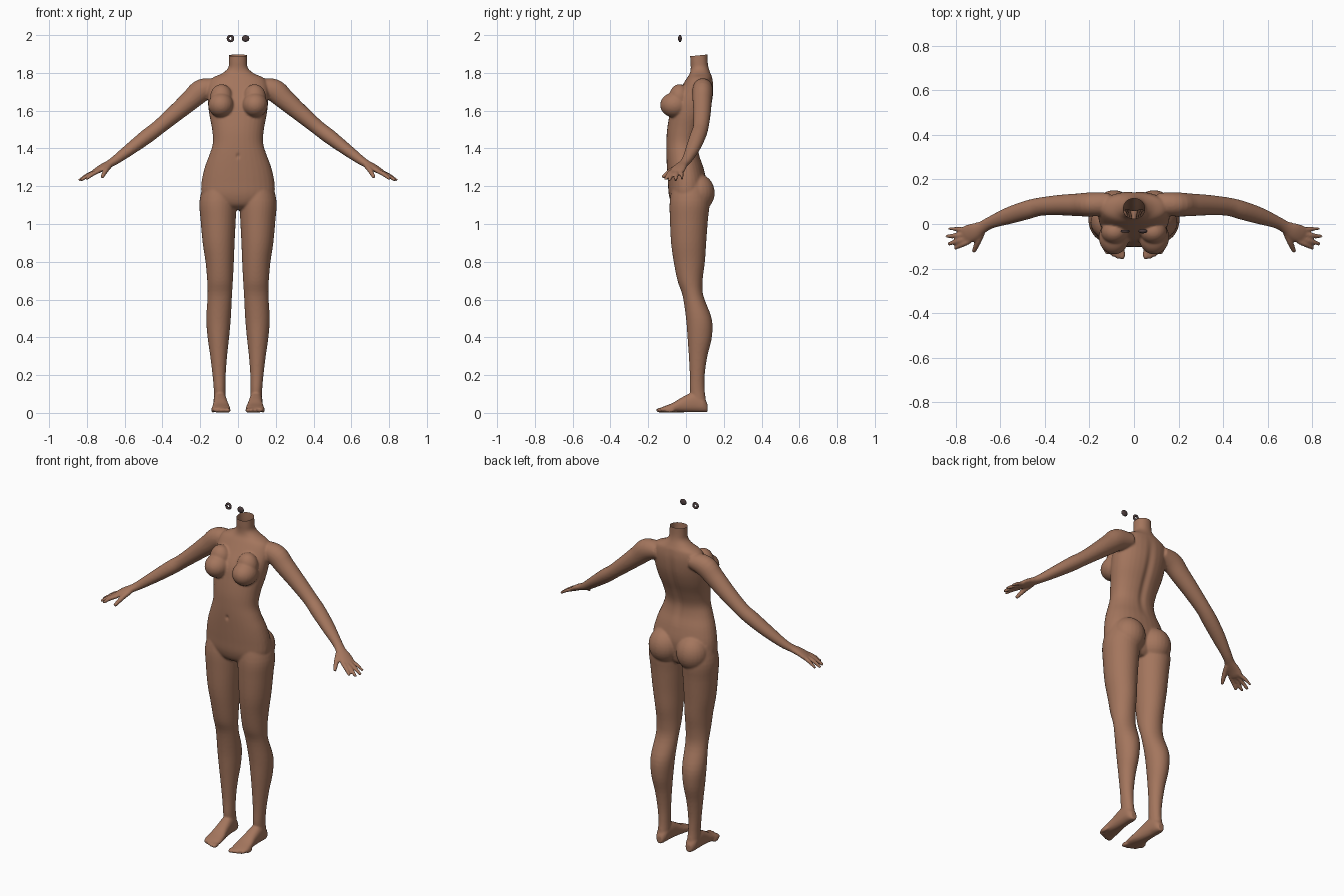
import bpy, bmesh
from math import sin, cos, pi, exp, copysign
from mathutils import Vector, Matrix

if "Cube" in bpy.data.objects:
    bpy.data.objects.remove(bpy.data.objects["Cube"])


def make_material(name, colour):
    mat = bpy.data.materials.new(name)
    mat.use_nodes = True
    mat.diffuse_color = (*colour, 1)
    mat.node_tree.nodes["Principled BSDF"].inputs["Base Color"].default_value = (*colour, 1)
    return mat


skin = make_material("brown skin", (0.37, 0.18, 0.11))
dark = make_material("dark eye", (0.07, 0.045, 0.045))


def refine(rows, steps=4):
    """Pass a smooth curve through the rows of a profile."""
    out = []
    for i in range(len(rows) - 1):
        a, b, c, d = (rows[min(max(i + k, 0), len(rows) - 1)] for k in (-1, 0, 1, 2))
        for s in range(steps):
            t = s / steps
            out.append([q + t / 2 * (r - p + t * (2 * p - 5 * q + 4 * r - w + t * (3 * (q - r) + w - p)))
                        for p, q, r, w in zip(a, b, c, d)])
    return out + [list(rows[-1])]


def loft(bm, rings, sides=32, power=1.0):
    """Skin a closed tube over rings given as centre, u axis, v axis."""
    def bend(v):
        return copysign(abs(v) ** power, v)
    loops = []
    for centre, u, v in rings:
        loops.append([bm.verts.new(centre + u * bend(cos(2 * pi * k / sides)) + v * bend(sin(2 * pi * k / sides)))
                      for k in range(sides)])
    for low, high in zip(loops, loops[1:]):
        for k in range(sides):
            j = (k + 1) % sides
            bm.faces.new((low[k], low[j], high[j], high[k]))
    bm.faces.new(loops[0][::-1])
    bm.faces.new(loops[-1])


def upright(rows):
    """Rings from rows of height, x from, x to, y front, y back."""
    return [(Vector(((a + b) / 2, (f + k) / 2, z)), Vector(((b - a) / 2, 0, 0)), Vector((0, (k - f) / 2, 0)))
            for z, a, b, f, k in refine(rows)]


def along(rows):
    """Rings square to a path, from rows of x, y, z, width, thickness."""
    rows = refine(rows)
    points = [Vector(r[:3]) for r in rows]
    rings = []
    for i, p in enumerate(points):
        t = (points[min(i + 1, len(points) - 1)] - points[max(i - 1, 0)]).normalized()
        u = t.cross(Vector((0, 0, 1))).normalized()
        rings.append((p, u * rows[i][3], u.cross(t) * rows[i][4]))
    return rings


def ball(bm, centre, size):
    bmesh.ops.create_uvsphere(bm, u_segments=24, v_segments=16, radius=1,
                              matrix=Matrix.Translation(centre) @ Matrix.Diagonal((*size, 1)))


bm = bmesh.new()

# Torso and neck: height, half width, front, back
torso = [(1.93, .047, .02, .115), (1.86, .048, .023, .115), (1.825, .053, .025, .12), (1.797, .085, .02, .13),
         (1.77, .14, .003, .14), (1.72, .16, -.028, .146), (1.65, .16, -.07, .14), (1.58, .152, -.087, .12),
         (1.5, .137, -.1, .087), (1.43, .133, -.104, .066), (1.37, .15, -.104, .07), (1.3, .176, -.101, .092),
         (1.22, .193, -.096, .108), (1.15, .19, -.09, .1), (1.1, .14, -.07, .09), (1.075, .06, -.03, .07)]
loft(bm, upright([(z, -w, w, f, b) for z, w, f, b in torso]), power=.92)

# Chest and seat volumes
ball(bm, (.09, -.06, 1.63), (.068, .077, .066))
ball(bm, (.088, -.035, 1.67), (.06, .055, .07))
ball(bm, (.09, .062, 1.165), (.092, .09, .1))

# Leg: height, inner side, outer side, front, back
leg = [(1.22, .015, .18, -.07, .11), (1.12, .008, .204, -.086, .125), (1.02, .012, .198, -.085, .116),
       (.9, .018, .187, -.079, .107), (.8, .022, .172, -.065, .1), (.7, .027, .163, -.045, .088),
       (.62, .032, .161, -.018, .092), (.5, .038, .168, 0, .136), (.4, .047, .161, .008, .137),
       (.3, .058, .147, .015, .113), (.2, .065, .135, .02, .099), (.12, .066, .128, .02, .099),
       (.06, .065, .127, .03, .106), (.015, .068, .122, .04, .106)]
loft(bm, upright(leg))

# Foot: distance back, centre, half width, instep height
foot = [(.114, .095, .018, .045), (.09, .096, .031, .08), (.04, .095, .035, .105), (-.02, .092, .039, .08),
        (-.07, .09, .047, .05), (-.11, .09, .049, .034), (-.135, .088, .04, .024)]
loft(bm, [(Vector((x, y, top / 2 + .003)), Vector((w, 0, 0)), Vector((0, 0, top / 2)))
          for y, x, w, top in refine(foot)], power=.85)
for i in range(5):
    ball(bm, (.053 + .02 * i, -.135 + .003 * i * i, .014), (.014 - .001 * i, .026, .013))

# Arm and palm: path point, width, thickness
arm = [(.11, .09, 1.725, .05, .045), (.19, .088, 1.708, .054, .06), (.25, .086, 1.657, .051, .054),
       (.33, .085, 1.588, .046, .046), (.42, .078, 1.512, .041, .039), (.48, .063, 1.466, .042, .039),
       (.56, .038, 1.405, .038, .033), (.64, .008, 1.345, .028, .025), (.68, -.014, 1.319, .028, .02),
       (.72, -.035, 1.298, .039, .018), (.75, -.047, 1.28, .04, .015), (.765, -.053, 1.273, .03, .01)]
loft(bm, along(arm))

# Thumb and fingers: base, tip, thickness
digits = [((.68, -.035, 1.308), (.72, -.125, 1.247), .014), ((.735, -.076, 1.281), (.806, -.11, 1.236), .0115),
          ((.745, -.062, 1.279), (.834, -.09, 1.23), .0115), ((.75, -.045, 1.279), (.842, -.056, 1.23), .0115),
          ((.745, -.025, 1.281), (.832, -.02, 1.238), .0105)]
for base, tip, r in digits:
    base, tip = Vector(base), Vector(tip)
    middle = base.lerp(tip, .5) + Vector((0, 0, .005))
    loft(bm, along([(*base, r, r), (*middle, r, r), (*tip, r * .7, r * .7)]), sides=16)

bmesh.ops.recalc_face_normals(bm, faces=bm.faces)
mesh = bpy.data.meshes.new("body")
bm.to_mesh(mesh)
bm.free()
body = bpy.data.objects.new("body", mesh)
bpy.context.collection.objects.link(body)

# Mirror the limbs and melt all parts into one skin
mirror = body.modifiers.new("mirror", "MIRROR")
mirror.use_mirror_merge = False
melt = body.modifiers.new("melt", "REMESH")
melt.mode = "VOXEL"
melt.voxel_size = .006
soften = body.modifiers.new("soften", "SMOOTH")
soften.factor = .5
soften.iterations = 5
graph = bpy.context.evaluated_depsgraph_get()
mesh = bpy.data.meshes.new_from_object(body.evaluated_get(graph))
body.modifiers.clear()
body.data = mesh

# Open the neck and press in the spine and navel
bm = bmesh.new()
bm.from_mesh(mesh)
bmesh.ops.bisect_plane(bm, geom=bm.verts[:] + bm.edges[:] + bm.faces[:], plane_co=(0, .07, 1.893),
                       plane_no=(0, -.1, 1), clear_outer=True)
for v in bm.verts:
    x, y, z = v.co
    if y > .03 and 1.3 < z < 1.78:
        v.co.y -= .01 * exp(-(x / .02) ** 2) * sin(pi * (z - 1.3) / .48)
    elif y < -.05:
        v.co.y += .008 * exp(-(x / .008) ** 2 - ((z - 1.36) / .012) ** 2)
bm.to_mesh(mesh)
bm.free()
mesh.materials.clear()
mesh.materials.append(skin)
mesh.shade_smooth()

# Eyes: an open ring on the right, a closed shell on the left
bpy.ops.mesh.primitive_torus_add(major_radius=.0135, minor_radius=.0065, major_segments=24, minor_segments=10,
                                 location=(-.04, -.032, 1.982), rotation=(pi / 2, 0, 0))
bpy.context.object.name = "right_eye"
bpy.ops.mesh.primitive_uv_sphere_add(segments=24, ring_count=12, radius=.02, location=(.04, -.032, 1.982))
bpy.context.object.name = "left_eye"
bpy.context.object.scale = (1, .5, .9)
for name in ("right_eye", "left_eye"):
    eye = bpy.data.objects[name]
    eye.data.materials.append(dark)
    eye.data.shade_smooth()
